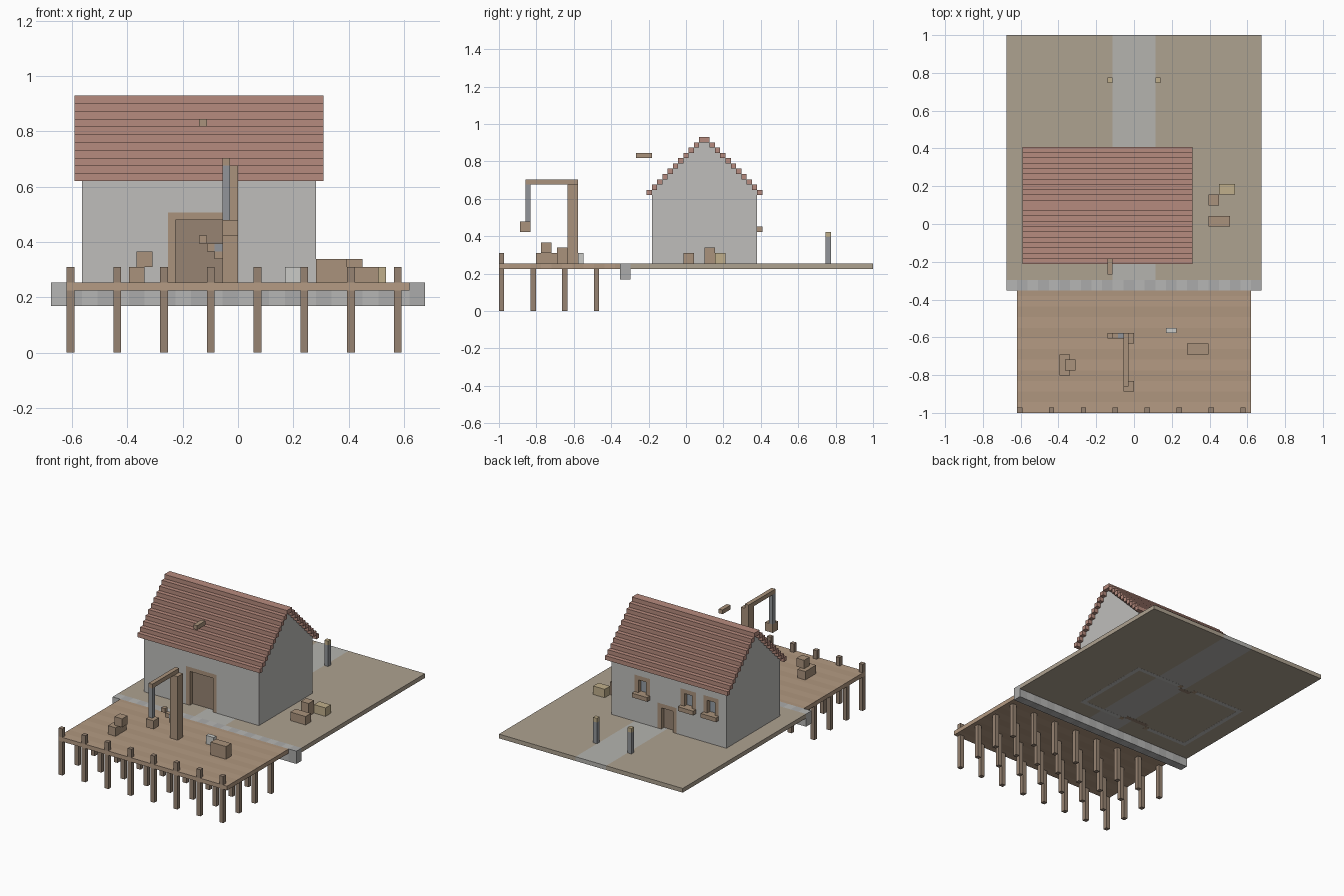
import bpy, bmesh
from mathutils import Vector

if "Cube" in bpy.data.objects:
    bpy.data.objects.remove(bpy.data.objects["Cube"])

V = 2 / 71          # one block of the grid
COL = {
    'wood': (0.40, 0.29, 0.20), 'dark_wood': (0.31, 0.23, 0.17), 'plank': (0.46, 0.33, 0.23),
    'plank_b': (0.43, 0.305, 0.21), 'stone': (0.47, 0.47, 0.46), 'stone_b': (0.41, 0.41, 0.405),
    'plaster': (0.52, 0.515, 0.50), 'roof': (0.47, 0.26, 0.21), 'earth': (0.42, 0.36, 0.28),
    'path': (0.46, 0.455, 0.43), 'iron': (0.29, 0.30, 0.32), 'straw': (0.53, 0.43, 0.26),
    'glass': (0.30, 0.34, 0.38), 'pale': (0.60, 0.60, 0.57),
}
MATS = {}


def mat(name):
    if name not in MATS:
        m = bpy.data.materials.new(name)
        m.diffuse_color = (*COL[name], 1)
        m.use_nodes = True
        m.node_tree.nodes["Principled BSDF"].inputs["Base Color"].default_value = m.diffuse_color
        MATS[name] = m
    return MATS[name]


def part(name, colour, *boxes):
    """One object from boxes (x0, x1, y0, y1, z0, z1) in grid units; y counts from the front edge."""
    bm = bmesh.new()
    for x0, x1, y0, y1, z0, z1 in boxes:
        lo = Vector((x0 * V, y0 * V - 1, z0 * V))
        hi = Vector((x1 * V, y1 * V - 1, z1 * V))
        geo = bmesh.ops.create_cube(bm, size=1)
        for v in geo['verts']:
            v.co = Vector([(lo[i] + hi[i]) / 2 + v.co[i] * (hi[i] - lo[i]) for i in range(3)])
    me = bpy.data.meshes.new(name)
    bm.to_mesh(me)
    bm.free()
    me.materials.append(mat(colour))
    ob = bpy.data.objects.new(name, me)
    bpy.context.collection.objects.link(ob)
    return ob


def wall(name, y, openings):
    """Long wall of the house with openings (x0, x1, z0, z1), sorted by x."""
    boxes, x = [], -20
    for x0, x1, z0, z1 in openings:
        boxes.append((x, x0, y, y + 1, BASE, TOP))
        boxes.append((x0, x1, y, y + 1, z1, TOP))
        if z0 > 9:
            boxes.append((x0, x1, y, y + 1, BASE, z0))
        x = x1
    boxes.append((x, 10, y, y + 1, BASE, TOP))
    part(name, 'plaster', *boxes)


def frame(name, y, o, panel, inward):
    """Wooden surround in an opening, with a panel set one block back."""
    x0, x1, z0, z1 = o
    window = z0 > 9
    zb = z0 if window else BASE
    boxes = [(x0, x0 + 1, y, y + 1, zb, z1), (x1 - 1, x1, y, y + 1, zb, z1),
             (x0 + 1, x1 - 1, y, y + 1, z1 - 1, z1)]
    if window:
        boxes.append((x0, x1, y + 1, y + 2, z0, z0 + 1))      # projecting sill
        boxes.append((x0 + 1, x1 - 1, y, y + 1, z0, z0 + 1))
    part(name + '_frame', 'wood', *boxes)
    part(name + '_panel', panel, (x0 + 1, x1 - 1, y + inward, y + inward + 1, zb, z1 - 1))


BASE, TOP = 7.98, 23

# ground, path and quay edge
part('ground', 'earth', (-24, -4, 25, 71, 8, 9), (4, 24, 25, 71, 8, 9))
part('path', 'path', (-4, 4, 25, 71, 8, 9))
for k, c in enumerate(('stone', 'stone_b')):
    part(f'quay_wall_{k}', c, *[(x, x + 2, 23, 25, 6, 9) for x in range(-24 + 2 * k, 24, 4)])

# jetty deck and piles
for k, c in enumerate(('plank', 'plank_b')):
    part(f'deck_planks_{k}', c, *[(-22, 22, y, min(y + 2, 23), 8, 9) for y in range(2 * k, 23, 4)])
pile_x = range(-22, 21, 6)
part('piles', 'dark_wood', *[(x, x + 1, y, y + 1, 0, 8) for x in pile_x for y in (0, 6, 12, 18)])
part('edge_posts', 'dark_wood', *[(x, x + 1, 0, 1, 9, 11) for x in pile_x])

# house walls
front_door = (-9, -1, 9, 18)
back_door = (-7, -2, 9, 15)
windows = [(-18, -14, 15, 20), (-12, -8, 15, 20), (0, 4, 15, 20)]
wall('front_wall', 29, [front_door])
wall('back_wall', 48, sorted(windows + [back_door]))
for name, x in (('left_gable', -20), ('right_gable', 9)):
    part(name, 'plaster', (x, x + 1, 30, 48, BASE, TOP),
         *[(x, x + 1, 29 + k, 49 - k, 22 + k, 23 + k) for k in range(1, 10)])

# doors and windows
frame('front_door', 29, front_door, 'dark_wood', 1)
frame('back_door', 48, back_door, 'dark_wood', -1)
for i, w in enumerate(windows):
    frame(f'window_{i}', 48, w, 'glass', -1)

# stepped tile roof
rows = []
for k in range(11):
    rows += [(-21, 11, 28 + k, 29 + k, 22 + k, 23 + k), (-21, 11, 49 - k, 50 - k, 22 + k, 23 + k)]
part('roof_tiles', 'roof', *rows)
part('hoist_beam', 'wood', (-5, -4, 26, 29, 29, 30))

# crane with chain, load and crank
part('crane_post', 'wood', (-2, 0, 13, 15, 9, 24))
part('crane_arm', 'wood', (-2, -1, 5, 15, 24, 25))
part('crane_chain', 'iron', (-2, -1, 5, 6, 17, 24))
part('crane_load', 'wood', (-2, 0, 4, 6, 15, 17))
part('crank_axle', 'iron', (-3, -2, 14, 15, 13, 14))
part('crank_handle', 'wood', (-4, -3, 14, 15, 13, 14), (-5, -4, 14, 15, 14, 15), (-3, -2, 14, 15, 12, 13))

# crates and goods
part('deck_crate_low', 'wood', (-14, -12, 7, 11, 9, 11))
part('deck_crate_high', 'wood', (-13, -11, 8, 10, 11, 13))
part('deck_chest', 'wood', (10, 14, 11, 13, 9, 12))
part('deck_stone_block', 'pale', (6, 8, 15, 16, 9, 11))
part('yard_straw_bale', 'straw', (16, 19, 41, 43, 9, 11))
part('yard_crate_tall', 'wood', (14, 16, 39, 41, 9, 12))
part('yard_crate_long', 'wood', (14, 18, 35, 37, 9, 11))

# lamp posts beside the path
for name, x in (('left', -5), ('right', 4)):
    part(name + '_lamp_post', 'iron', (x, x + 1, 62, 63, 9, 14))
    part(name + '_lamp', 'straw', (x, x + 1, 62, 63, 14, 15))
